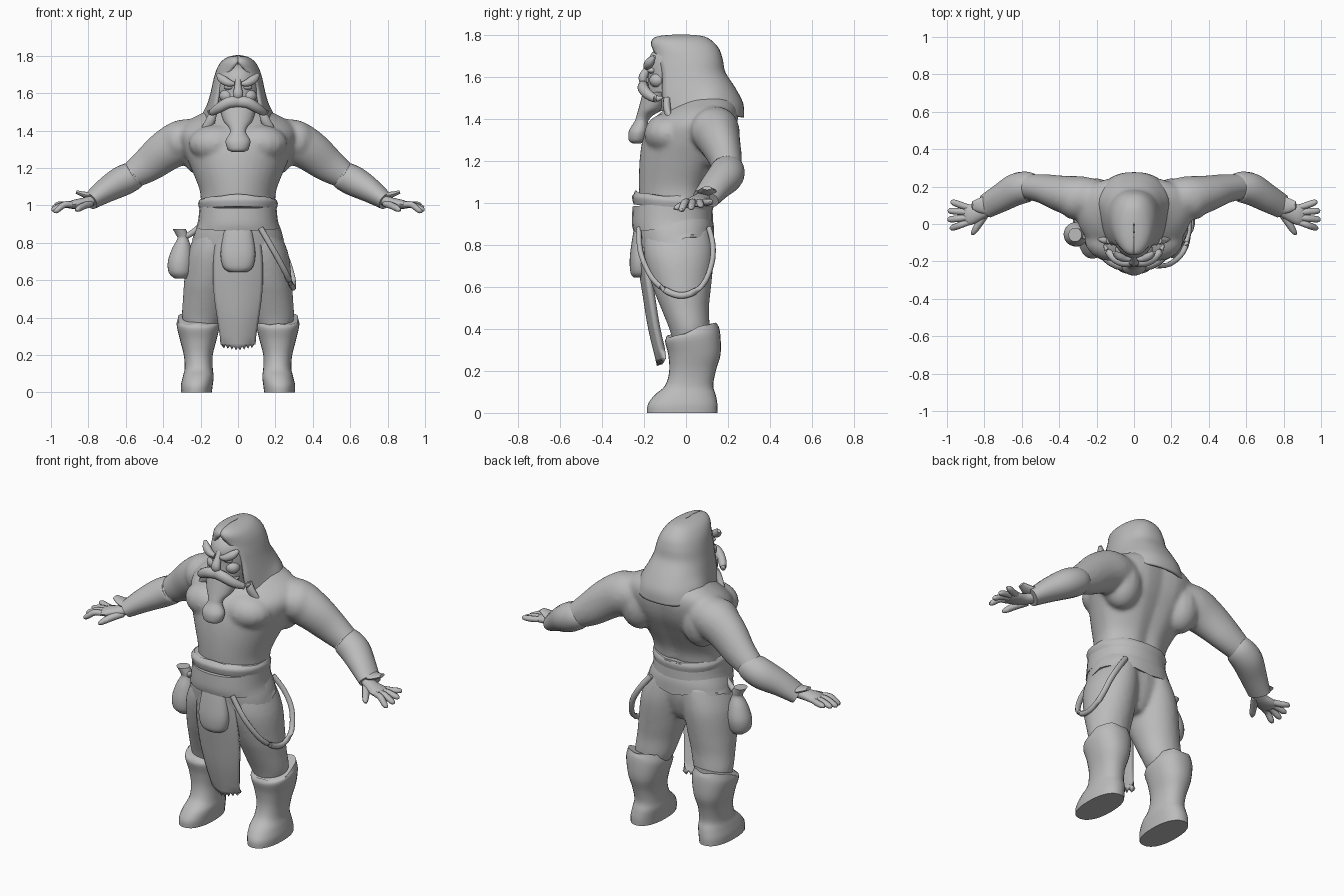
import bpy, bmesh, math
from mathutils import Vector

grey = bpy.data.materials.new("plain grey")
grey.diffuse_color = (0.5, 0.5, 0.5, 1)


def smooth_rows(rows, k=4):
    """Catmull-Rom interpolation of a list of equal-length tuples."""
    out = []
    for i in range(len(rows) - 1):
        p0, p1, p2 = rows[max(i - 1, 0)], rows[i], rows[i + 1]
        p3 = rows[min(i + 2, len(rows) - 1)]
        for j in range(k):
            t = j / k
            out.append(tuple(0.5 * (2 * b + (c - a) * t + (2 * a - 5 * b + 4 * c - d) * t * t
                                    + (3 * b - a - 3 * c + d) * t ** 3)
                             for a, b, c, d in zip(p0, p1, p2, p3)))
    return out + [tuple(rows[-1])]


def skin(name, grid, closed=True, thick=0.0, angle=50):
    """Join rows of points into a surface."""
    bm = bmesh.new()
    vs = [[bm.verts.new(p) for p in row] for row in grid]
    n = len(grid[0])
    for a, b in zip(vs, vs[1:]):
        for i in range(n if closed else n - 1):
            j = (i + 1) % n
            bm.faces.new((a[i], a[j], b[j], b[i]))
    if closed:
        bm.faces.new(vs[0])
        bm.faces.new(vs[-1])
    bmesh.ops.recalc_face_normals(bm, faces=bm.faces)
    me = bpy.data.meshes.new(name)
    bm.to_mesh(me)
    bm.free()
    ob = bpy.data.objects.new(name, me)
    bpy.context.collection.objects.link(ob)
    me.materials.append(grey)
    if thick:
        m = ob.modifiers.new("thickness", 'SOLIDIFY')
        m.thickness, m.offset = thick, 0
    bpy.ops.object.select_all(action='DESELECT')
    ob.select_set(True)
    bpy.context.view_layer.objects.active = ob
    bpy.ops.object.shade_smooth_by_angle(angle=math.radians(angle))
    return ob


def fuse(name, parts, voxel=.011, steps=10):
    """Melt several parts into one soft skin."""
    bpy.ops.object.select_all(action='DESELECT')
    for p in parts:
        p.select_set(True)
    bpy.context.view_layer.objects.active = parts[0]
    bpy.ops.object.join()
    ob = parts[0]
    ob.name = name
    m = ob.modifiers.new("melt", 'REMESH')
    m.mode, m.voxel_size, m.use_smooth_shade = 'VOXEL', voxel, True
    m = ob.modifiers.new("soften", 'SMOOTH')
    m.iterations = steps


def stack(name, rows, s=1, mid=0.5, tilt=0.0, hem=0.0, wave=0.0, furrow=0.0, n=28, power=1.0):
    """Level rings given as (z, x0, x1, y0, y1); wave and hem shape the first rings."""
    grid = []
    for r, (z, x0, x1, y0, y1) in enumerate(smooth_rows(rows)):
        yc, xc, row = y0 + mid * (y1 - y0), (x0 + x1) / 2, []
        slope = tilt + hem * max(0, 1 - r / 8)
        for i in range(n):
            a = 2 * math.pi * i / n
            ca, sa = math.cos(a), math.sin(a)
            px = math.copysign(abs(ca) ** power, ca)
            py = math.copysign(abs(sa) ** power, sa)
            y = yc + py * ((y1 - yc) if sa > 0 else (yc - y0))
            if sa > 0:
                y -= furrow * math.exp(-(px / 0.2) ** 2)
            dz = slope * (y - yc) + (wave * (math.sin(3 * a) + 0.6 * math.sin(7 * a)) if r < 2 else 0)
            row.append((s * (xc + px * (x1 - x0) / 2), y, z + dz))
        grid.append(row)
    return skin(name, grid)


def tube(name, rows, s=1, n=14, k=4):
    """Rings (x, y, z, ru, rv) set square to the path; ru lies nearest to y."""
    rows = smooth_rows(rows, k)
    pts = [Vector(r[:3]) for r in rows]
    grid = []
    for i, r in enumerate(rows):
        t = (pts[min(i + 1, len(pts) - 1)] - pts[max(i - 1, 0)]).normalized()
        ref = Vector((0, 1, 0)) if abs(t.y) < 0.8 else Vector((1, 0, 0))
        u = (ref - t * ref.dot(t)).normalized()
        v = t.cross(u)
        ring = [pts[i] + u * r[3] * math.cos(2 * math.pi * j / n)
                + v * r[4] * math.sin(2 * math.pi * j / n) for j in range(n)]
        grid.append([(s * p.x, p.y, p.z) for p in ring])
    return skin(name, grid)


def blob(name, c, r, n=16):
    rows = [[(c[0] + r[0] * math.sin(p) * math.cos(a), c[1] + r[1] * math.sin(p) * math.sin(a),
              c[2] + r[2] * math.cos(p)) for a in [2 * math.pi * i / n for i in range(n)]]
            for p in [0.05 + (math.pi - 0.1) * j / 12 for j in range(13)]]
    return skin(name, rows)


# Torso, neck, chest and bare arms melted together
body = [stack("torso", [(1.0, -.2, .2, -.22, .11), (1.08, -.205, .205, -.225, .125), (1.2, -.252, .252, -.222, .185),
                        (1.3, -.295, .295, -.208, .235), (1.38, -.315, .315, -.178, .256), (1.44, -.285, .285, -.11, .256),
                        (1.49, -.2, .2, -.05, .235), (1.54, -.09, .09, -.03, .17)], mid=.62, furrow=.02, n=40),
        stack("neck", [(1.44, -.09, .09, -.09, .12), (1.53, -.085, .085, -.1, .1)])]
for s in (1, -1):
    body += [blob("chest_muscle", (s * .115, -.085, 1.33), (.15, .115, .1)),
             blob("back_muscle", (s * .2, .135, 1.31), (.11, .11, .15)),
             blob("shoulder", (s * .31, .135, 1.345), (.105, .115, .11)),
             tube("arm", [(.15, .125, 1.36, .1, .09), (.28, .14, 1.345, .115, .118), (.38, .16, 1.295, .1, .112),
                          (.48, .187, 1.218, .08, .095), (.57, .198, 1.158, .068, .072), (.61, .19, 1.135, .06, .06)], s, 20)]
fuse("upper_body", body)

# Head and face
stack("head", [(1.44, -.06, .06, -.15, .05), (1.5, -.095, .095, -.18, .08), (1.6, -.115, .115, -.18, .1),
               (1.68, -.11, .11, -.18, .1), (1.73, -.09, .09, -.15, .08), (1.755, -.03, .03, -.1, .03)])
tube("nose", [(0, -.16, 1.69, .012, .016), (0, -.185, 1.64, .016, .018), (0, -.205, 1.595, .022, .027),
              (0, -.19, 1.56, .012, .018)])
for s in (1, -1):
    tube("eyebrow", [(.018, -.188, 1.65, .01, .01), (.05, -.185, 1.655, .019, .02),
                     (.085, -.17, 1.675, .02, .023), (.108, -.15, 1.7, .008, .01)], s)
    blob("eye", (s * .05, -.163, 1.632), (.026, .02, .014))
    blob("cheek", (s * .06, -.135, 1.585), (.04, .04, .035))
    tube("moustache", [(-.005, -.2, 1.555, .024, .03), (.05, -.205, 1.55, .026, .03),
                       (.1, -.185, 1.522, .024, .026), (.14, -.145, 1.498, .017, .018),
                       (.16, -.11, 1.505, .004, .005)], s)
stack("beard", [(1.285, -.03, .03, -.255, -.215), (1.3, -.055, .055, -.273, -.19),
                (1.345, -.066, .066, -.272, -.18), (1.39, -.043, .043, -.245, -.18),
                (1.42, -.052, .052, -.235, -.155), (1.455, -.08, .08, -.225, -.1),
                (1.53, -.1, .1, -.205, -.08)])

# Hood: (front z, back z, half width, front y, back y, opening angle, hem lift over the shoulders)
hood = [(1.37, 1.405, .195, -.06, .27, 46, .07), (1.43, 1.47, .178, -.09, .266, 44, .05),
        (1.51, 1.54, .158, -.11, .23, 44, .02), (1.6, 1.62, .138, -.11, .182, 44, 0),
        (1.67, 1.685, .123, -.12, .168, 38, 0), (1.725, 1.735, .106, -.148, .15, 14, 0),
        (1.765, 1.772, .08, -.16, .115, 0, 0), (1.788, 1.79, .045, -.135, .075, 0, 0),
        (1.797, 1.797, .003, -.05, .0, 0, 0)]
grid = []
for zf, zb, rx, yf, yb, deg, lift in smooth_rows(hood):
    a0, yc, row = math.radians(max(deg, 0)), (yf + yb) / 2, []
    for i in range(33):
        a = a0 + (2 * math.pi - 2 * a0) * i / 32
        c, sn = math.cos(a), math.sin(a)
        y = yc - c * ((yc - yf) / math.cos(a0) if c > 0 else yb - yc)
        z = zf + (zb - zf) * (y - yf) / (yb - yf) + lift * math.exp(-((y - .12) / .09) ** 2)
        row.append((rx * math.copysign(abs(sn) ** .82, sn), y, z))
    grid.append(row)
skin("hood", grid, closed=False, thick=.014)

for s in (1, -1):
    # Hood lappet
    tube("hood_lappet", [(.13, -.09, 1.5, .016, .02), (.15, -.09, 1.45, .018, .025),
                         (.195, -.07, 1.375, .01, .02)], s)
    # Cuff and hand
    tube("forearm_cuff", [(.545, .195, 1.172, .07, .068), (.57, .198, 1.155, .082, .078),
                          (.63, .185, 1.125, .086, .08), (.71, .14, 1.078, .076, .066),
                          (.79, .095, 1.022, .066, .047)], s, 20)
    tube("cuff_flap", [(.75, .11, 1.055, .05, .025), (.81, .1, 1.055, .045, .018), (.865, .1, 1.072, .022, .009)], s)
    tube("palm", [(.77, .09, 1.03, .035, .028), (.82, .065, 1.015, .042, .028), (.88, .05, 1.005, .056, .024),
                  (.91, .045, 1.0, .05, .015)], s)
    for y0, x1, y1, z1 in [(.09, .98, .115, 1.005), (.062, .995, .07, .99),
                           (.035, .998, .025, .98), (.008, .985, -.02, .972)]:
        tube("finger", [(.89, y0, 1.005, .016, .016), (.93, (y0 + y1) / 2, 1.003, .018, .017),
                        (x1 - .015, y1, z1, .016, .014), (x1, y1, z1 - .003, .006, .006)], s, 8)
    tube("thumb", [(.79, .06, 1.01, .022, .02), (.83, .0, .995, .02, .019), (.855, -.04, .98, .016, .015),
                   (.868, -.055, .972, .006, .006)], s, 8)
    # Boot
    stack("boot", [(.395, .11, .32, -.09, .15), (.36, .098, .328, -.1, .163), (.28, .115, .31, -.085, .165),
                   (.2, .135, .29, -.08, .142), (.13, .135, .285, -.1, .13), (.085, .13, .295, -.15, .142),
                   (.04, .135, .305, -.182, .15), (0, .14, .305, -.185, .15)],
          s, wave=.006, hem=.3, power=.88)

# Trousers: both legs and the seat melted together
fuse("trousers", [stack("trouser_leg", [(.33, .12, .28, -.06, .1), (.4, .08, .3, -.08, .113), (.5, .052, .295, -.12, .11),
                                        (.6, .025, .288, -.16, .12), (.75, .0, .268, -.2, .132), (.88, .0, .21, -.2, .115)], s)
                  for s in (1, -1)]
     + [stack("seat", [(.64, -.05, .05, -.09, .05), (.7, -.13, .13, -.15, .085), (.8, -.2, .2, -.19, .11),
                       (.89, -.2, .2, -.2, .105)])])

# Belt layers
stack("belt_skirt", [(.815, -.245, .245, -.225, .134), (.87, -.23, .23, -.235, .132), (.92, -.21, .21, -.24, .12)],
      wave=.012, tilt=.14, power=.9)
stack("wide_belt", [(.88, -.225, .225, -.25, .128), (.92, -.213, .213, -.258, .128), (1.0, -.205, .205, -.255, .125)],
      tilt=.08, power=.9)
stack("waist_wrap", [(1.035, -.2, .2, -.24, .125), (1.012, -.213, .213, -.257, .132), (.975, -.205, .205, -.25, .125)],
      tilt=-.1, wave=.005, power=.9)

# Loincloth with ragged hem
cloth = [(.9, .1, -.23), (.72, .125, -.215), (.55, .125, -.19), (.4, .105, -.165), (.235, .078, -.125)]
grid = []
rows = smooth_rows(cloth)
for r, (z, w, y) in enumerate(rows):
    rag = .01 if r == len(rows) - 1 else 0
    grid.append([(w * t / 8, y + .03 * (t / 8) ** 2, z + rag * (-1) ** t + rag * abs(t) / 3) for t in range(-8, 9)])
skin("loincloth", grid, closed=False, thick=.03)

# Front pouch
stack("front_pouch", [(.645, -.05, .05, -.25, -.18), (.67, -.08, .08, -.265, -.17), (.74, -.093, .093, -.268, -.17),
                      (.84, -.08, .08, -.255, -.18), (.89, -.07, .07, -.245, -.19)], power=.85)

# Side pouch with gathered neck, and its tie
stack("side_pouch", [(.61, -.34, -.27, -.09, -.02), (.64, -.37, -.25, -.115, .0), (.7, -.375, -.242, -.12, .01),
                     (.77, -.352, -.25, -.105, -.005), (.82, -.325, -.265, -.085, -.025),
                     (.84, -.33, -.265, -.085, -.025), (.875, -.35, -.28, -.095, -.02)])
tube("pouch_tie", [(-.3, -.055, .825, .016, .016), (-.25, -.07, .85, .016, .016), (-.2, -.08, .89, .016, .016)])

# Hanging strap loop on the other hip
tube("strap_loop", [(x, y, z, .013, .016) for x, y, z in
                    [(.12, -.225, .88), (.19, -.215, .76), (.255, -.16, .64), (.285, -.08, .575), (.298, .0, .562),
                     (.292, .08, .61), (.262, .122, .71), (.21, .128, .8), (.15, .11, .88)]], n=10)
